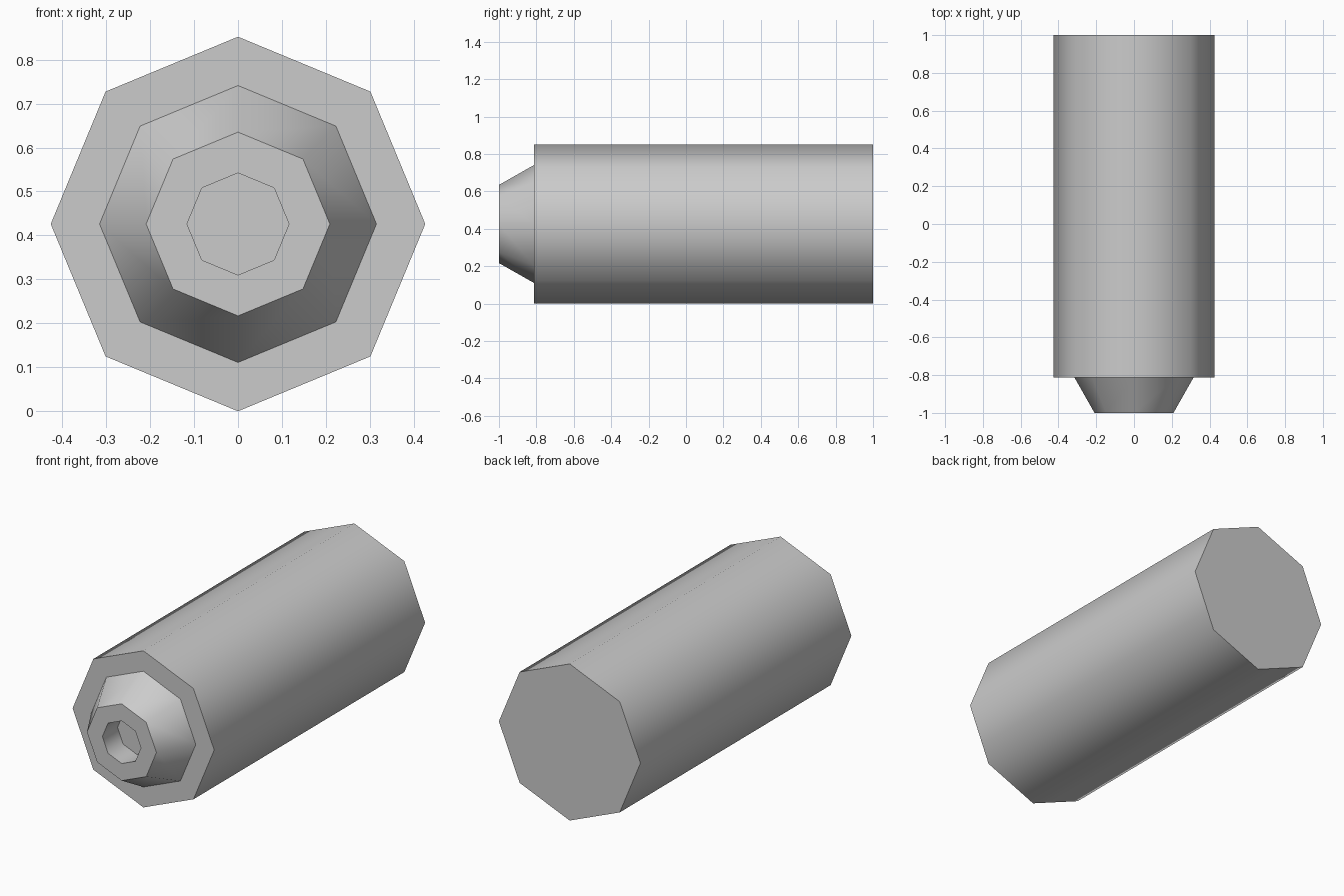
import bpy, bmesh, math

cube = bpy.data.objects.get("Cube")
if cube:
    bpy.data.objects.remove(cube, do_unlink=True)

SIDES = 8
RADIUS = 0.426
CENTRE_Z = RADIUS

grey = bpy.data.materials.new("plain grey")
grey.use_nodes = True
colour = (0.6, 0.6, 0.6, 1)
grey.diffuse_color = colour
grey.node_tree.nodes["Principled BSDF"].inputs["Base Color"].default_value = colour


def lathe(name, profile, cap_start=False, cap_end=False):
    """Octagonal turning around the y axis from (radius, y) points, front to back."""
    bm = bmesh.new()
    rings = []
    for r, y in profile:
        angles = [2 * math.pi * i / SIDES for i in range(SIDES)]
        rings.append([bm.verts.new((r * math.sin(a), y, CENTRE_Z + r * math.cos(a)))
                      for a in angles])
    for a, b in zip(rings, rings[1:]):
        for i in range(SIDES):
            j = (i + 1) % SIDES
            bm.faces.new((a[i], a[j], b[j], b[i]))
    if cap_start:
        bm.faces.new(rings[0])
    if cap_end:
        bm.faces.new(rings[-1])
    bmesh.ops.recalc_face_normals(bm, faces=bm.faces)
    mesh = bpy.data.meshes.new(name)
    bm.to_mesh(mesh)
    bm.free()
    mesh.materials.append(grey)
    obj = bpy.data.objects.new(name, mesh)
    bpy.context.collection.objects.link(obj)
    bpy.ops.object.select_all(action='DESELECT')
    obj.select_set(True)
    bpy.context.view_layer.objects.active = obj
    bpy.ops.object.shade_smooth_by_angle(angle=math.radians(50))
    return obj


# One closed shell: bore floor, bore wall, tip ring, tapered nose, shoulder, barrel, back cap
lathe("barrel_with_bored_nose",
      [(0.116, -0.87), (0.116, -1), (0.209, -1), (0.315, -0.813),
       (RADIUS, -0.813), (RADIUS, 1)],
      cap_start=True, cap_end=True)
